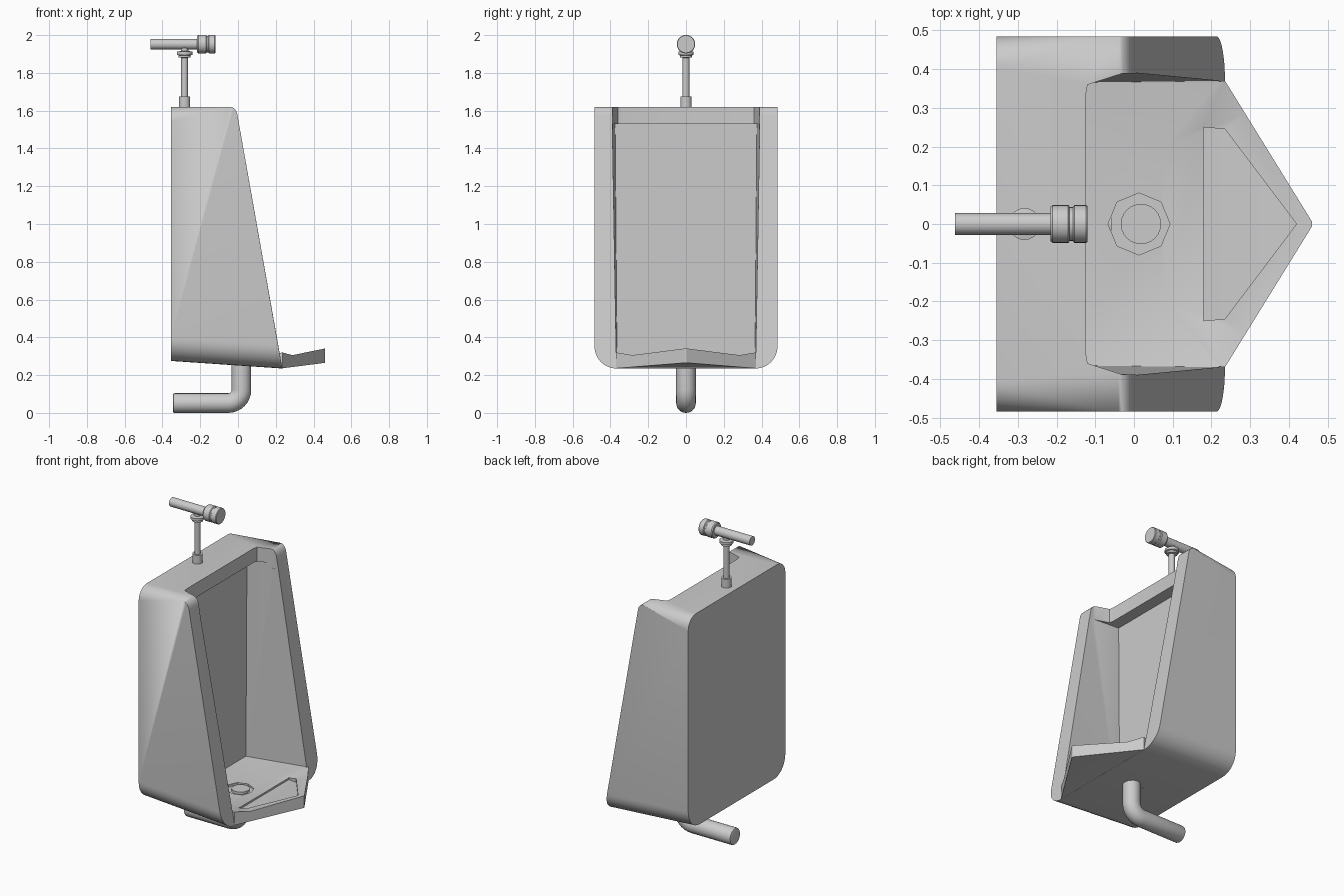
import bpy, bmesh, math
from mathutils import Vector, Matrix

if "Cube" in bpy.data.objects:
    bpy.data.objects.remove(bpy.data.objects["Cube"])


def finish(bm, name):
    bmesh.ops.recalc_face_normals(bm, faces=bm.faces[:])
    me = bpy.data.meshes.new(name)
    bm.to_mesh(me)
    bm.free()
    ob = bpy.data.objects.new(name, me)
    bpy.context.collection.objects.link(ob)
    return ob


def smooth(ob, angle=30):
    bpy.ops.object.select_all(action='DESELECT')
    ob.select_set(True)
    bpy.context.view_layer.objects.active = ob
    bpy.ops.object.shade_smooth_by_angle(angle=math.radians(angle))


def hull(name, half, mirror=True):
    """Convex solid from points, mirrored across y."""
    bm = bmesh.new()
    for x, y, z in half:
        bm.verts.new((x, y, z))
        if mirror and abs(y) > 1e-6:
            bm.verts.new((x, -y, z))
    r = bmesh.ops.convex_hull(bm, input=bm.verts[:])
    junk = {g for g in r["geom_interior"] + r["geom_unused"] if isinstance(g, bmesh.types.BMVert)}
    bmesh.ops.delete(bm, geom=list(junk), context='VERTS')
    bmesh.ops.dissolve_limit(bm, angle_limit=0.002, verts=bm.verts[:], edges=bm.edges[:])
    return finish(bm, name)


def lathe(name, profile, origin, axis='Z', n=24):
    """Capped solid of revolution from (radius, height) pairs."""
    bm = bmesh.new()
    rings = [[bm.verts.new((r * math.cos(2 * math.pi * i / n), r * math.sin(2 * math.pi * i / n), h))
              for i in range(n)] for r, h in profile]
    for a, b in zip(rings, rings[1:]):
        for i in range(n):
            bm.faces.new((a[i], a[(i + 1) % n], b[(i + 1) % n], b[i]))
    bm.faces.new(rings[0])
    bm.faces.new(rings[-1])
    if axis == 'X':
        bm.transform(Matrix.Rotation(math.pi / 2, 4, 'Y'))
    bm.transform(Matrix.Translation(origin))
    return finish(bm, name)


def combine(ob, other, op):
    m = ob.modifiers.new(op, 'BOOLEAN')
    m.object, m.operation, m.solver = other, op, 'EXACT'
    bpy.ops.object.select_all(action='DESELECT')
    ob.select_set(True)
    bpy.context.view_layer.objects.active = ob
    bpy.ops.object.modifier_apply(modifier=m.name)
    bpy.data.objects.remove(other)


def arc(cy, cz, ry, rz, a0, a1, n=8):
    for i in range(n + 1):
        a = math.radians(a0 + (a1 - a0) * i / n)
        yield cy + ry * math.cos(a), cz + rz * math.sin(a)


def slant(z):
    return 0.235 - (z - 0.235) * 0.183


# Outer shell: rounded back outline hulled to the slanted front
pts = [(-0.355, y, z) for y, z in arc(0.405, 1.54, 0.08, 0.08, 0, 90)]
pts += [(-0.355, y, z) for y, z in arc(0.37, 0.395, 0.115, 0.12, -90, 0)]
pts += [(slant(z), y, z) for y, z in arc(0.37, 0.355, 0.115, 0.12, -90, 0)]
pts += [(x, 0.485, z) for x, z in arc(-0.04, 1.565, 0.038, 0.055, 10, 90, 6)]
body = hull("urinal_body", pts)

# Pointed front lip
lip = hull("lip", [(0.15, 0.36, 0.243), (0.15, 0.36, 0.30), (0.235, 0.37, 0.236),
                   (0.235, 0.37, 0.32), (0.46, 0.006, 0.265), (0.46, 0.006, 0.346)])
combine(body, lip, 'UNION')

# Main basin cavity with sloping floor
cavity = hull("cavity", [(-0.2, 0.365, 0.275), (-0.2, 0.375, 1.53), (0.08, 0.2, 0.263),
                         (0.235, 0.37, 0.32), (0.5, 0.37, 0.349),
                         (0.0, 0.39, 1.53), (0.5, 0.39, 1.53)])
combine(body, cavity, 'DIFFERENCE')

# Notch through the top front edge
notch = hull("notch", [(x, y, z) for z in (1.5, 1.7) for x, y in
                       ((-0.125, 0.33), (-0.12, 0.36), (-0.03, 0.389), (0.3, 0.389))])
combine(body, notch, 'DIFFERENCE')

# Triangular recess in the lip
recess = hull("recess", [(0.18, 0.25, 0.272), (0.18, 0.25, 0.4), (0.235, 0.245, 0.272),
                         (0.235, 0.245, 0.4), (0.42, 0, 0.318), (0.42, 0, 0.4)])
combine(body, recess, 'DIFFERENCE')

# Eight-sided drain
drain = lathe("drain", [(0.08, 0.255), (0.08, 0.35)], (0.013, 0, 0), n=8)
combine(body, drain, 'DIFFERENCE')
smooth(body)

# Waste pipe: circle swept down, round the elbow and back
path = [(0.018, 0.27)] + list(arc(-0.052, 0.122, 0.07, 0.07, 0, -90, 8)) + [(-0.345, 0.052)]
bm = bmesh.new()
rings = []
for i, (x, z) in enumerate(path):
    p, q = path[max(i - 1, 0)], path[min(i + 1, len(path) - 1)]
    t = Vector((q[0] - p[0], 0, q[1] - p[1])).normalized()
    if i in (0, 1):
        t = Vector((0, 0, -1))
    elif i >= len(path) - 2:
        t = Vector((-1, 0, 0))
    u, v = Vector((0, 1, 0)), t.cross(Vector((0, 1, 0)))
    rings.append([bm.verts.new(Vector((x, 0, z)) + 0.052 * (u * math.cos(a) + v * math.sin(a)))
                  for a in (2 * math.pi * k / 24 for k in range(24))])
for a, b in zip(rings, rings[1:]):
    for k in range(24):
        bm.faces.new((a[k], a[(k + 1) % 24], b[(k + 1) % 24], b[k]))
bm.faces.new(rings[0])
end = bm.faces.new(rings[-1])
bmesh.ops.bevel(bm, geom=end.edges[:], offset=0.008, segments=2, affect='EDGES', profile=0.5)
smooth(finish(bm, "waste_pipe"), 40)

# Flush valve: upright stem with base socket and collar
smooth(lathe("flush_stem", [(0.03, 1.61), (0.03, 1.675), (0.018, 1.675), (0.018, 1.88), (0.032, 1.882),
                            (0.032, 1.893), (0.041, 1.896), (0.041, 1.912), (0.02, 1.916), (0.02, 1.95)],
             (-0.283, 0, 0)))

# Horizontal supply pipe and grooved head
smooth(lathe("supply_pipe", [(0.028, -0.463), (0.028, -0.2)], (0, 0, 1.952), 'X'))
smooth(lathe("valve_head", [(0.044, -0.216), (0.049, -0.21), (0.049, -0.17), (0.044, -0.166),
                            (0.044, -0.158), (0.049, -0.154), (0.049, -0.124), (0.046, -0.12)],
             (0, 0, 1.952), 'X'))
